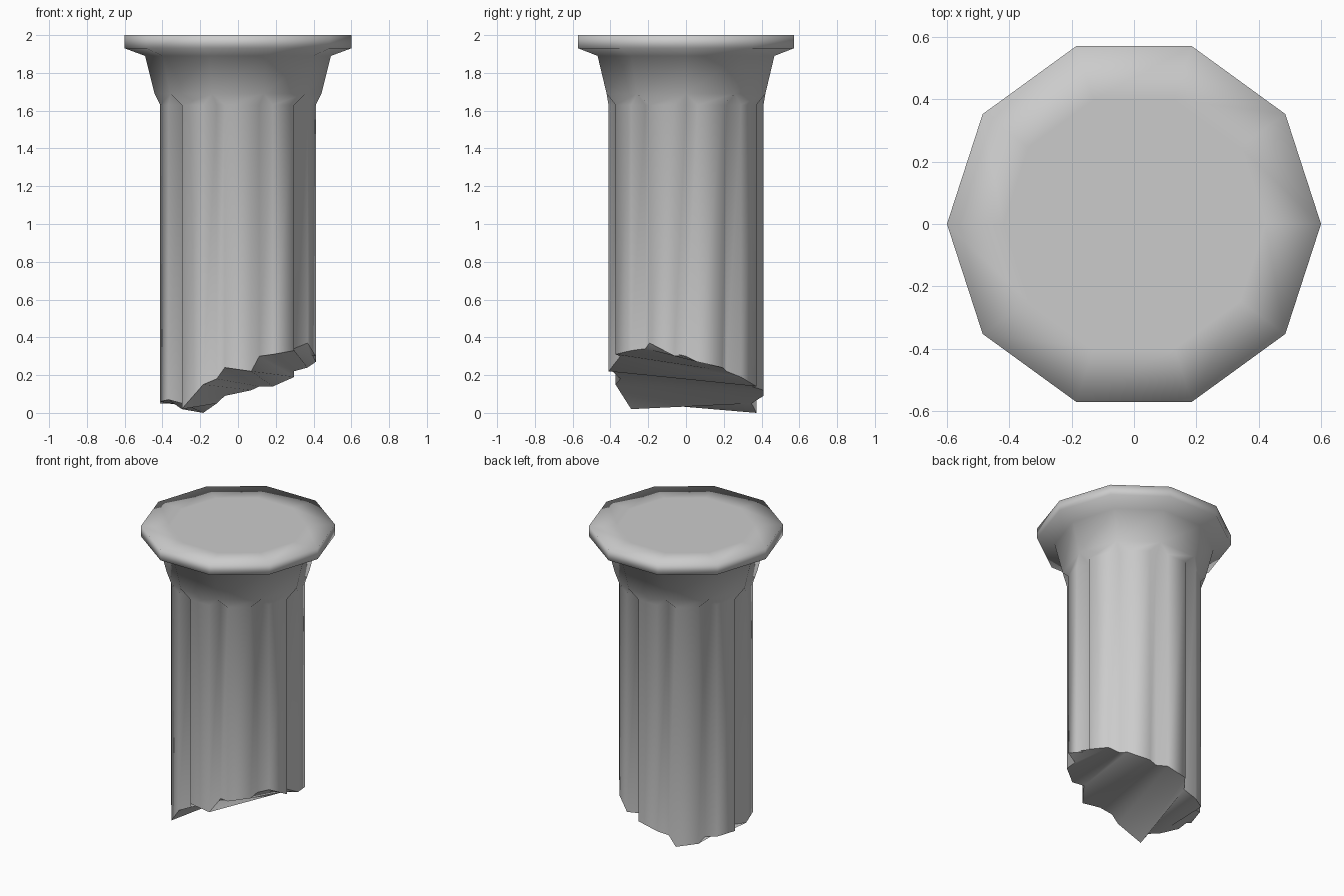
import bpy, bmesh
from math import sin, cos, radians
from mathutils import Vector

old = bpy.data.objects.get("Cube")
if old:
    bpy.data.objects.remove(old)

SIDES = 10
STEP = 360 / SIDES
EDGE_R, GROOVE_R, HALF = 0.416, 0.365, 8.3

stone = bpy.data.materials.new("grey stone")
stone.use_nodes = True
colour = (0.6, 0.6, 0.6, 1)
stone.diffuse_color = colour
stone.node_tree.nodes["Principled BSDF"].inputs["Base Color"].default_value = colour


def polar(r, deg, z):
    return Vector((r * cos(radians(deg)), r * sin(radians(deg)), z))


def finish(bm, name, smooth):
    bmesh.ops.recalc_face_normals(bm, faces=bm.faces)
    mesh = bpy.data.meshes.new(name)
    bm.to_mesh(mesh)
    bm.free()
    mesh.materials.append(stone)
    for p in mesh.polygons:
        p.use_smooth = smooth
    obj = bpy.data.objects.new(name, mesh)
    bpy.context.collection.objects.link(obj)
    return obj


def fluted_ring(bm, heights):
    """Three points per flute: edge, groove, edge."""
    ring = []
    for k in range(SIDES):
        for j, r in enumerate((EDGE_R, GROOVE_R, EDGE_R)):
            ring.append(bm.verts.new(polar(r, k * STEP + (j - 1) * HALF, heights[3 * k + j])))
    return ring


def bridge(bm, low, high):
    n = len(low)
    for i in range(n):
        j = (i + 1) % n
        bm.faces.new((low[i], low[j], high[j], high[i]))


# Broken lower edge, listed flute by flute
broken = [
    0.30, 0.30, 0.27, 0.24, 0.22, 0.19, 0.14, 0.14, 0.12, 0.09,
    0.05, 0.00, 0.02, 0.04, 0.05, 0.05, 0.06, 0.06, 0.07, 0.05,
    0.02, 0.15, 0.18, 0.24, 0.22, 0.30, 0.31, 0.33, 0.34, 0.37]

# Fluted shaft with flared neck and cap
bm = bmesh.new()
bottom = fluted_ring(bm, broken)
top = fluted_ring(bm, [1.63] * (3 * SIDES))
bridge(bm, bottom, top)
peaks = [bm.verts.new(polar(0.442, k * STEP, 1.69)) for k in range(SIDES)]
neck = [bm.verts.new(polar(0.492, k * STEP, 1.89)) for k in range(SIDES)]
for k in range(SIDES):
    n = (k + 1) % SIDES
    a, g, b = top[3 * k:3 * k + 3]
    bm.faces.new((a, g, peaks[k]))
    bm.faces.new((g, b, peaks[k]))
    c = top[3 * n]
    bm.faces.new((b, c, peaks[n], peaks[k]))
    bm.faces.new((peaks[k], peaks[n], neck[n], neck[k]))
ring = neck
for r, z in ((0.6, 1.93), (0.6, 2.0), (0.42, 2.0)):
    nxt = [bm.verts.new(polar(r, k * STEP, z)) for k in range(SIDES)]
    bridge(bm, ring, nxt)
    ring = nxt
bm.faces.new(ring)
finish(bm, "fluted_column", True)

# Fractured underside: ledges running front to back between matching edge points
bm = bmesh.new()
loop = fluted_ring(bm, broken)
loop = loop[1:] + loop[:1]
n = len(loop)
half = n // 2
for i in range(half):
    quad = [loop[i - 1], loop[i], loop[n - 2 - i], loop[(n - 1 - i) % n]]
    unique = list(dict.fromkeys(quad))
    if len(unique) > 2:
        bm.faces.new(unique)
finish(bm, "fractured_underside", True)
